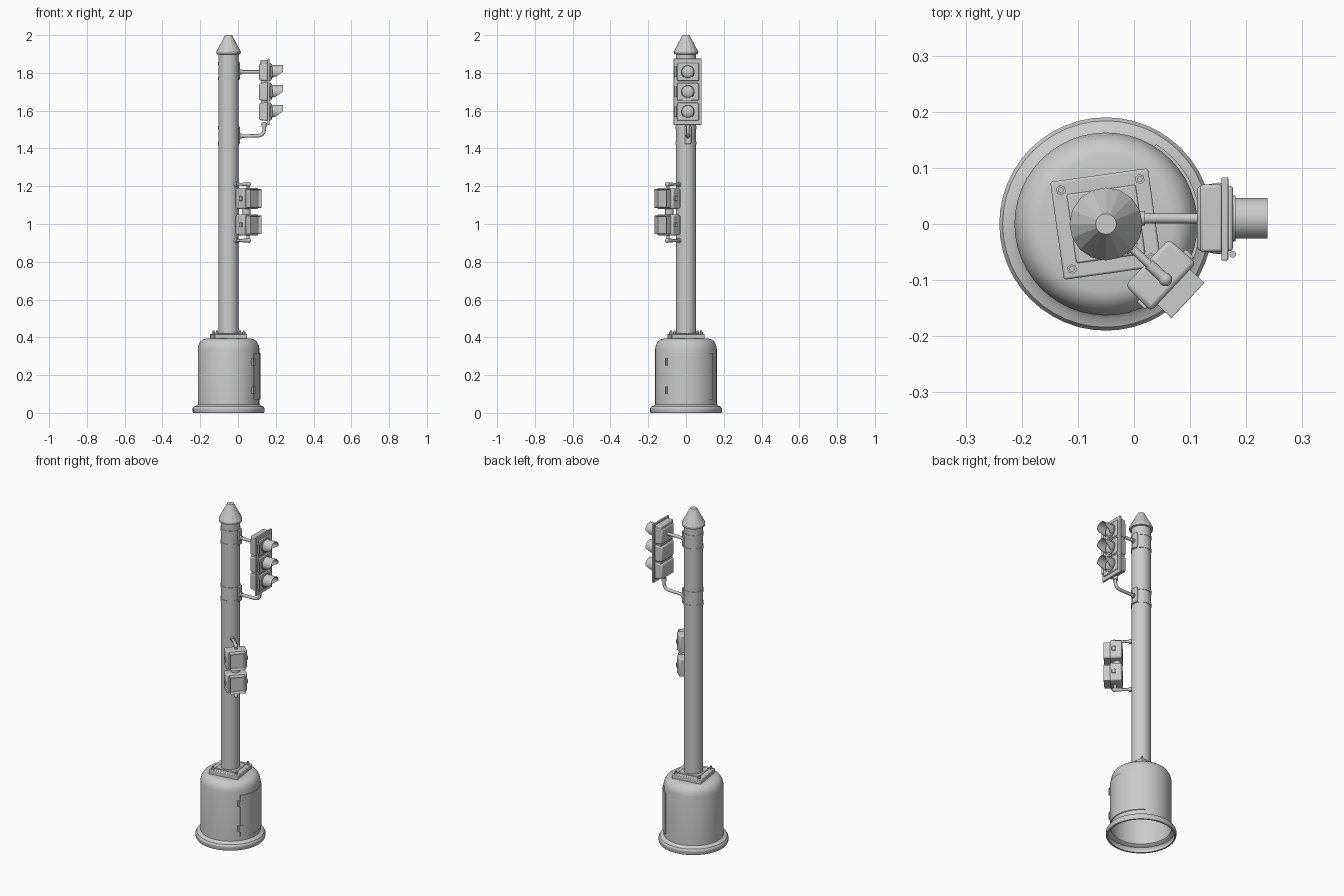
import bpy, bmesh, math
from mathutils import Matrix, Vector

if "Cube" in bpy.data.objects:
    bpy.data.objects.remove(bpy.data.objects["Cube"])

POLE = Matrix.Translation((-0.05, 0, 0))
PED = POLE @ Matrix.Rotation(math.radians(-43), 4, 'Z')
PLATE = POLE @ Matrix.Rotation(math.radians(8), 4, 'Z')
HEAD = Matrix.Translation((0, 0.01, 0))

grey = bpy.data.materials.new("painted_grey")
grey.diffuse_color = (0.6, 0.6, 0.6, 1)
grey.use_nodes = True
grey.node_tree.nodes["Principled BSDF"].inputs["Base Color"].default_value = grey.diffuse_color


def finish(bm, name, frame, smooth=30, bevel=0, seg=2):
    me = bpy.data.meshes.new(name)
    bm.to_mesh(me)
    bm.free()
    me.materials.append(grey)
    ob = bpy.data.objects.new(name, me)
    bpy.context.collection.objects.link(ob)
    ob.matrix_world = frame
    if bevel:
        m = ob.modifiers.new("bevel", 'BEVEL')
        m.width, m.segments, m.limit_method = bevel, seg, 'ANGLE'
    if smooth:
        bpy.ops.object.select_all(action='DESELECT')
        ob.select_set(True)
        bpy.context.view_layer.objects.active = ob
        bpy.ops.object.shade_smooth_by_angle(angle=math.radians(smooth))
    return ob


def box(name, x, y, z, frame, bevel=0.0, taper=1.0):
    """Box from ranges; taper shrinks the low-x side."""
    bm = bmesh.new()
    bmesh.ops.create_cube(bm, size=1)
    lo, hi = Vector((x[0], y[0], z[0])), Vector((x[1], y[1], z[1]))
    mid, size = (lo + hi) / 2, hi - lo
    for v in bm.verts:
        k = taper if v.co.x < 0 else 1
        v.co = mid + Vector((v.co.x * size.x, v.co.y * size.y * k, v.co.z * size.z * k))
    return finish(bm, name, frame, 30, bevel)


def lathe(name, profile, frame, n=32, smooth=30):
    bm = bmesh.new()
    vs = [bm.verts.new((r, 0, z)) for r, z in profile]
    es = [bm.edges.new(p) for p in zip(vs, vs[1:])]
    bmesh.ops.spin(bm, geom=vs + es, axis=(0, 0, 1), cent=(0, 0, 0), steps=n, angle=2 * math.pi)
    bmesh.ops.remove_doubles(bm, verts=bm.verts, dist=1e-5)
    bmesh.ops.recalc_face_normals(bm, faces=bm.faces)
    return finish(bm, name, frame, smooth)


def rod(name, a, b, r, frame, n=16):
    a, b = Vector(a), Vector(b)
    m = Matrix.Translation((a + b) / 2) @ (b - a).to_track_quat('Z', 'Y').to_matrix().to_4x4()
    bm = bmesh.new()
    bmesh.ops.create_cone(bm, cap_ends=True, segments=n, radius1=r, radius2=r, depth=(b - a).length, matrix=m)
    return finish(bm, name, frame, 35)


def ball(name, p, r, frame, squash=1):
    bm = bmesh.new()
    bmesh.ops.create_uvsphere(bm, u_segments=24, v_segments=12, radius=r)
    for v in bm.verts:
        v.co = Vector((v.co.x * squash, v.co.y, v.co.z)) + Vector(p)
    return finish(bm, name, frame, 60)


def arc_shell(name, r0, r1, a0, a1, z0, z1, frame, n=24):
    """Curved plate wrapped round the z axis."""
    bm = bmesh.new()
    rows = []
    for i in range(n + 1):
        a = math.radians(a0 + (a1 - a0) * i / n)
        rows.append([bm.verts.new((r * math.cos(a), r * math.sin(a), z))
                     for r, z in ((r0, z0), (r1, z0), (r1, z1), (r0, z1))])
    for p, q in zip(rows, rows[1:]):
        for j in range(4):
            bm.faces.new((p[j], q[j], q[(j + 1) % 4], p[(j + 1) % 4]))
    bm.faces.new(rows[0])
    bm.faces.new(rows[-1][::-1])
    bmesh.ops.recalc_face_normals(bm, faces=bm.faces)
    return finish(bm, name, frame)


# Hollow pedestal base with rounded shoulder
lathe("base", [(0.178, 0), (0.187, 0), (0.19, 0.006), (0.19, 0.024), (0.184, 0.034), (0.17, 0.039),
               (0.163, 0.045), (0.163, 0.34), (0.159, 0.36), (0.149, 0.378), (0.135, 0.389),
               (0.12, 0.393), (0.04, 0.393)], POLE, 48)

# Access door wrapped on the base, hinges and latch
arc_shell("base_door", 0.158, 0.168, -36, 58, 0.07, 0.318, POLE)
for z in (0.12, 0.27):
    arc_shell("door_hinge_leaf", 0.16, 0.171, -41, -31, z - 0.018, z + 0.018, POLE, 4)
    a = math.radians(-37)
    p = Vector((0.171 * math.cos(a), 0.171 * math.sin(a), z))
    rod("door_hinge_pin", p - Vector((0, 0, 0.02)), p + Vector((0, 0, 0.02)), 0.005, POLE)

# Square foot plate with bolts
box("foot_plate", (-0.088, 0.088), (-0.088, 0.088), (0.39, 0.418), PLATE, 0.004)
box("foot_collar", (-0.062, 0.062), (-0.062, 0.062), (0.41, 0.424), PLATE, 0.003)
for sx in (-1, 1):
    for sy in (-1, 1):
        c = (sx * 0.071, sy * 0.071)
        rod("bolt_nut", (*c, 0.416), (*c, 0.427), 0.009, PLATE, 6)
        rod("bolt_stud", (*c, 0.416), (*c, 0.436), 0.005, PLATE, 10)

# Pole and faceted cap
lathe("pole", [(0.053, 0.41), (0.053, 1.91)], POLE, 32)
lathe("pole_cap", [(0.05, 1.898), (0.064, 1.9), (0.065, 1.912), (0.0185, 2.0), (0, 2.0)], POLE, 16, 0)

# Clamp bands with arm brackets
for z in (1.81, 1.47):
    for dz in (-0.04, 0.04):
        lathe("clamp_band", [(0.052, z + dz - 0.008), (0.0555, z + dz - 0.008),
                             (0.0555, z + dz + 0.008), (0.052, z + dz + 0.008)], POLE)
    box("arm_bracket", (-0.01, 0.01), (-0.008, 0.028), (z - 0.046, z + 0.046), Matrix(), 0.004)

# Arms of the vehicle signal
rod("upper_arm", (0, 0, 1.805), (0.125, 0, 1.805), 0.009, HEAD)
rod("upper_arm_collar", (0.005, 0, 1.805), (0.02, 0, 1.805), 0.013, HEAD)
rod("lower_arm_collar", (0.005, 0, 1.465), (0.02, 0, 1.465), 0.013, HEAD)
path = [(0, 1.465), (0.11, 1.467), (0.127, 1.473), (0.136, 1.485), (0.139, 1.5), (0.139, 1.54)]
for (x0, z0), (x1, z1) in zip(path, path[1:]):
    rod("lower_arm", (x0, 0, z0), (x1, 0, z1), 0.009, HEAD)
for x, z in path[1:-1]:
    ball("lower_arm_elbow", (x, 0, z), 0.009, HEAD)
rod("lower_arm_nut", (0.139, 0, 1.515), (0.139, 0, 1.535), 0.014, HEAD)


def visor(z):
    """Tunnel hood, full length on the upper half and cut away below."""
    bm = bmesh.new()
    rows, n = [], 36
    for i in range(n + 1):
        a = math.radians(-50 + 280 * i / n)
        t = math.sin(a)
        length = 0.062 if t > 0 else 0.062 + t * 0.055
        rows.append([bm.verts.new((0.176 + k * length, r * math.cos(a), z + r * t))
                     for k, r in ((0, 0.036), (1, 0.036), (1, 0.033), (0, 0.033))])
    for p, q in zip(rows, rows[1:]):
        for j in range(4):
            bm.faces.new((p[j], q[j], q[(j + 1) % 4], p[(j + 1) % 4]))
    bm.faces.new(rows[0])
    bm.faces.new(rows[-1][::-1])
    bmesh.ops.recalc_face_normals(bm, faces=bm.faces)
    finish(bm, "signal_visor", HEAD)


# Three-lamp vehicle signal facing +x
box("signal_back_plate", (0.156, 0.168), (-0.075, 0.073), (1.525, 1.875), HEAD, 0.002)
for z in (1.595, 1.7, 1.805):
    box("signal_housing", (0.112, 0.158), (-0.065, 0.065), (z - 0.05, z + 0.05), HEAD, 0.007, 0.88)
    box("signal_door", (0.165, 0.176), (-0.058, 0.058), (z - 0.047, z + 0.047), HEAD, 0.004)
    rod("lamp_ring", (0.17, 0, z), (0.181, 0, z), 0.041, HEAD, 32)
    ball("lamp_lens", (0.179, 0, z), 0.032, HEAD, 0.45)
    rod("signal_hinge", (0.176, -0.064, z - 0.028), (0.176, -0.064, z + 0.028), 0.006, HEAD)
    visor(z)
box("signal_spine", (0.122, 0.158), (-0.055, 0.055), (1.55, 1.85), HEAD)
box("signal_top", (0.118, 0.158), (-0.06, 0.06), (1.84, 1.868), HEAD, 0.005)

# Two-box pedestrian signal, turned toward the front right
for z in (0.995, 1.135):
    box("walk_housing", (0.1, 0.165), (-0.059, 0.059), (z - 0.056, z + 0.056), PED, 0.008, 0.96)
    bm = bmesh.new()
    bmesh.ops.create_cube(bm, size=1)
    for v in bm.verts:
        v.co = (0.18 + v.co.x * 0.042, v.co.y * 0.086, z + v.co.z * 0.098)
    front = [f for f in bm.faces if f.normal.x > 0.9]
    bmesh.ops.inset_region(bm, faces=front, thickness=0.006)
    for v in front[0].verts:
        v.co.x -= 0.024
    finish(bm, "walk_hood", PED, 30, 0.002)
    for s in (-1, 1):
        box("walk_latch", (0.135, 0.155), (min(s * 0.056, s * 0.064), max(s * 0.056, s * 0.064)),
            (z - 0.012, z + 0.012), PED, 0.002)
rod("walk_joint", (0.13, 0, 1.03), (0.13, 0, 1.1), 0.022, PED)

# Arms of the pedestrian signal, mirrored above and below
for z, s in ((1.21, 1), (0.912, -1)):
    rod("walk_arm", (0.045, 0, z), (0.145, 0, z), 0.0075, PED)
    rod("walk_arm_sleeve", (0.105, 0, z), (0.145, 0, z), 0.01, PED)
    rod("walk_arm_flange", (0.05, 0, z), (0.066, 0, z), 0.013, PED)
    ball("walk_arm_end", (0.145, 0, z), 0.012, PED)
    rod("walk_arm_post", (0.14, 0, z), (0.14, 0, z - s * 0.03), 0.008, PED)
